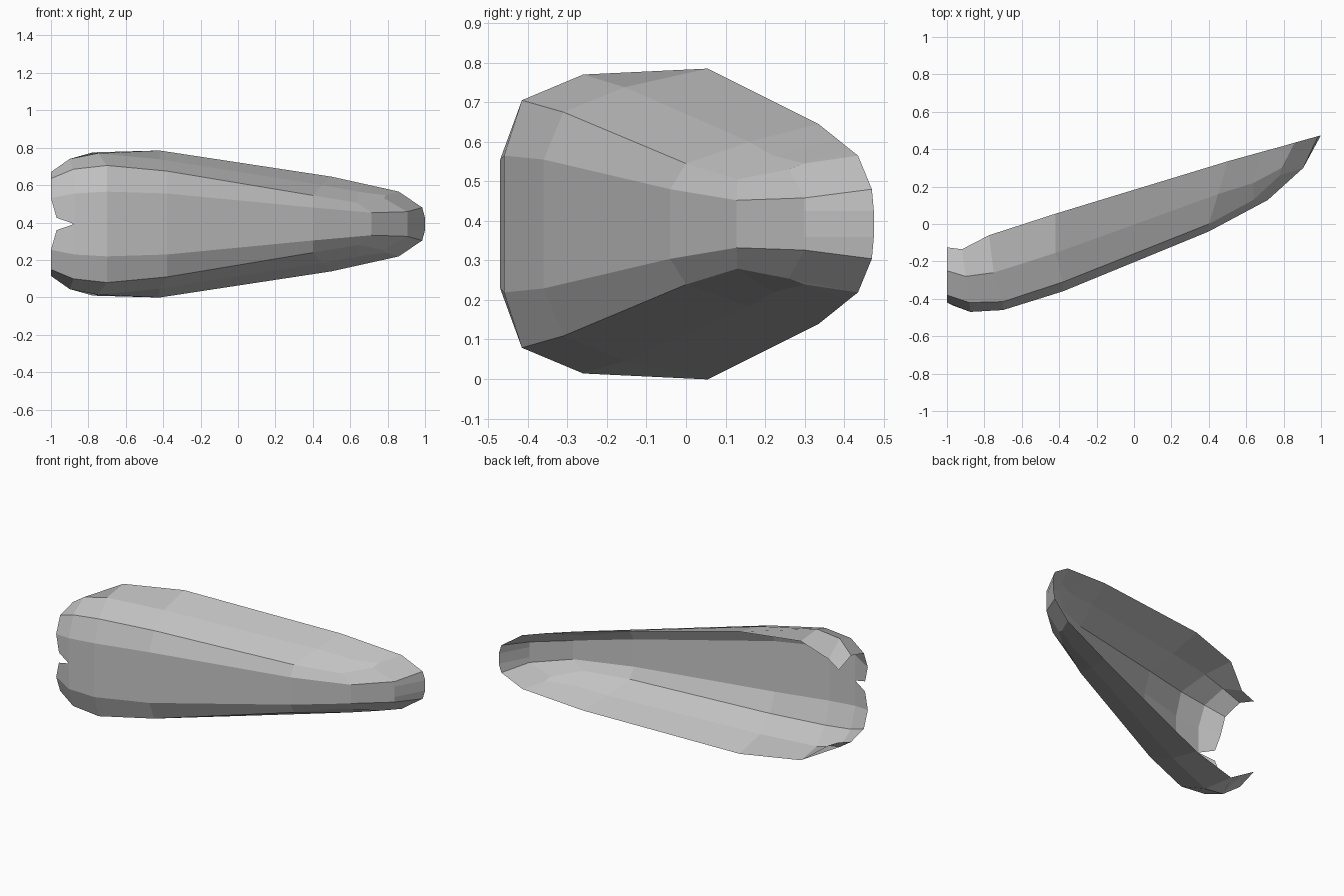
import bpy, bmesh

MID = 0.392  # height of the symmetry plane

grey = bpy.data.materials.new("mid grey")
grey.diffuse_color = (0.55, 0.55, 0.55, 1)

# Lengthwise rows of the upper half (x, y, z), from the broad notched end to the narrow tip
spine_x = [-0.875, -0.875, -0.7, -0.38, 0.4, 0.715, 0.905, 1.0]
spine_y = [-0.47, -0.47, -0.46, -0.36, -0.04, 0.128, 0.3, 0.475]
edge_z = [0.53, 0.555, 0.565, 0.555, 0.48, 0.452, 0.458, 0.48]
spine = [(x, y, MID) for x, y in zip(spine_x, spine_y)]
notch = [(-0.97, -0.435, 0.425)] + [(x, y, 0.425) for x, y, z in spine[1:]]
front_edge = [(x, y, z) for x, y, z in zip(spine_x, spine_y, edge_z)]
front_edge[0] = (-1, -0.42, 0.53)
front_edge[7] = (0.985, 0.47, 0.48)
crease = [(-1, -0.38, 0.635), (-0.88, -0.42, 0.685), (-0.7, -0.415, 0.705),
          (-0.38, -0.31, 0.675), (0.4, 0.0, 0.545), (0.64, 0.13, 0.505),
          (0.78, 0.26, 0.53), (0.86, 0.435, 0.565)]
side = [(-1, -0.25, 0.67), (-0.9, -0.28, 0.74), (-0.75, -0.26, 0.77),
        (-0.42, -0.155, 0.738), (0.45, 0.16, 0.6), (0.64, 0.22, 0.565),
        (0.79, 0.3, 0.545), (0.86, 0.435, 0.565)]
rim = [(-1, -0.125, 0.625), (-0.92, -0.135, 0.67), (-0.775, -0.06, 0.775),
       (-0.42, 0.055, 0.785), (0.5, 0.335, 0.645), (0.68, 0.385, 0.605),
       (0.78, 0.412, 0.583), (0.86, 0.435, 0.565)]

# Open shell: loft between rows, weld the points where rows meet
bm = bmesh.new()
rows = [[bm.verts.new((x, y, z - MID)) for x, y, z in row]
        for row in (spine, notch, front_edge, crease, side, rim)]
for low, high in zip(rows, rows[1:]):
    for c in range(len(low) - 1):
        bm.faces.new((low[c], low[c + 1], high[c + 1], high[c]))
bmesh.ops.remove_doubles(bm, verts=bm.verts, dist=0.0005)
mesh = bpy.data.meshes.new("shell")
bm.to_mesh(mesh)
bm.free()
mesh.materials.append(grey)

shell = bpy.data.objects.new("shell", mesh)
shell.location.z = MID
bpy.context.collection.objects.link(shell)

# Lower half
mirror = shell.modifiers.new("lower_half", 'MIRROR')
mirror.use_axis = (False, False, True)
mirror.use_clip = True
mirror.merge_threshold = 0.001
